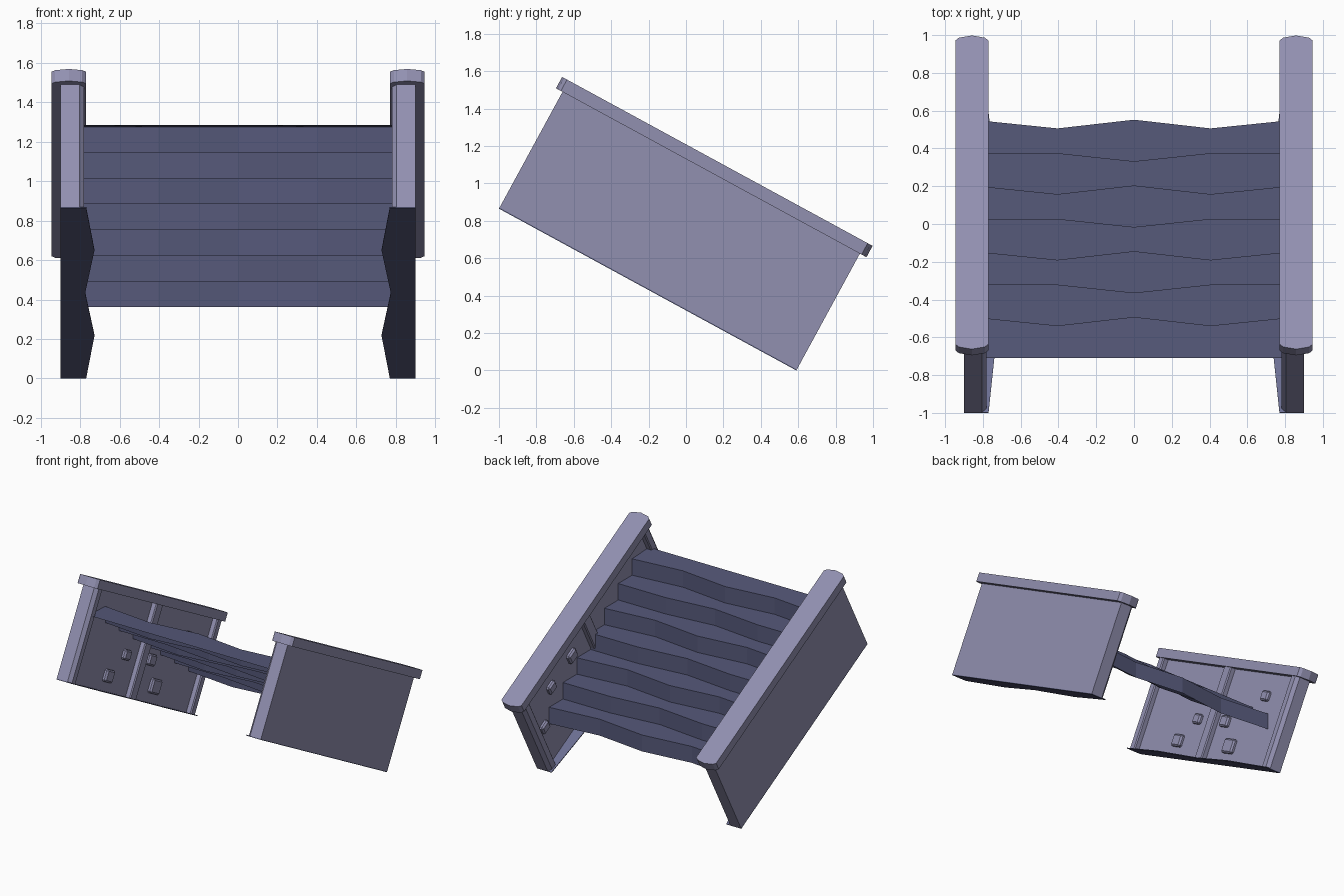
import bpy, bmesh, math
from mathutils import Matrix

if "Cube" in bpy.data.objects:
    bpy.data.objects.remove(bpy.data.objects["Cube"])

def material(name, rgb):
    m = bpy.data.materials.new(name)
    m.diffuse_color = (*rgb, 1)
    m.use_nodes = True
    m.node_tree.nodes["Principled BSDF"].inputs["Base Color"].default_value = m.diffuse_color
    return m

PALE = material("pale stone", (0.285, 0.278, 0.435))
DARK = material("dark stone", (0.093, 0.10, 0.195))
SLATE = material("slate blue stone", (0.15, 0.16, 0.29))

# Sloped frame of the side walls: x across, u down the slope, v square to it
ANG = math.atan2(0.865, 1.59)
C, S = math.cos(ANG), math.sin(ANG)
SLOPE = Matrix(((1, 0, 0, 0), (0, C, S, -1), (0, -S, C, 0.865), (0, 0, 0, 1)))
L, H = 1.81, 0.713

def finish(name, bm, mats, frame=None, recalc=True):
    if frame:
        bm.transform(frame)
    if recalc:
        bmesh.ops.recalc_face_normals(bm, faces=bm.faces)
    me = bpy.data.meshes.new(name)
    bm.to_mesh(me)
    bm.free()
    for m in mats:
        me.materials.append(m)
    ob = bpy.data.objects.new(name, me)
    bpy.context.collection.objects.link(ob)
    return ob

def prism(name, pts, lo, hi, mats, frame=None):
    """Flat outline extruded along the third axis; a second material colours the top."""
    bm = bmesh.new()
    a = [bm.verts.new((x, y, lo)) for x, y in pts]
    b = [bm.verts.new((x, y, hi)) for x, y in pts]
    bm.faces.new(a)
    bm.faces.new(b).material_index = len(mats) - 1
    for i in range(len(pts)):
        j = (i + 1) % len(pts)
        bm.faces.new((a[i], a[j], b[j], b[i]))
    return finish(name, bm, mats, frame)

FOOT = [0.77, 0.728, 0.775, 0.728, 0.77]
PANEL, PILLAR, OUT = 0.822, 0.78, 0.90

def wall(side, s):
    # Recessed slab
    prism(side + "_wall", [(s * OUT, 0), (s * PANEL, 0), (s * PANEL, L), (s * OUT, L)],
          0.006, H, [PALE], SLOPE)

    # Thin base plate with a wavy inner edge
    pts = [(s * OUT, 0)] + [(s * f, L * i / 4) for i, f in enumerate(FOOT)]
    prism(side + "_base_plate", pts + [(s * OUT, L)], 0, 0.006, [DARK, SLATE], SLOPE)

    # Pilasters at both ends and the middle, with chamfered corners
    for n, (u0, u1, c0, c1) in enumerate(((0.0, 0.08, 0.025, 0.008),
                                          (0.86, 0.95, 0.008, 0.008),
                                          (L - 0.08, L, 0.008, 0.025))):
        pts = [(s * (PILLAR + c0), u0), (s * PILLAR, u0 + c0),
               (s * PILLAR, u1 - c1), (s * (PILLAR + c1), u1),
               (s * 0.86, u1), (s * 0.86, u0)]
        prism(f"{side}_pilaster_{n + 1}", pts, 0.006, H, [PALE], SLOPE)

    # Cap rail with blunt rounded ends
    half = [(0.77, 0.03), (0.79, 0.013), (0.858, 0), (0.927, 0.013), (0.946, 0.03)]
    pts = [(s * x, -0.04 + d) for x, d in half]
    pts += [(s * x, L + 0.04 - d) for x, d in reversed(half)]
    prism(side + "_cap_rail", pts, H - 0.002, 0.78, [PALE], SLOPE)

    # Small raised stones on the inner face
    spots = [(0.70, 0.30, 0.09), (0.54, 0.12, 0.11), (1.05, 0.31, 0.10),
             (1.20, 0.13, 0.13), (1.45, 0.54, 0.09)]
    if s > 0:
        spots += [(1.15, 0.55, 0.10), (1.66, 0.33, 0.09)]
    for n, (u, v, w) in enumerate(spots):
        bm = bmesh.new()
        bmesh.ops.create_cube(bm, size=1)
        bmesh.ops.scale(bm, vec=(0.05, w, w * 0.85), verts=bm.verts)
        bmesh.ops.bevel(bm, geom=bm.edges[:], offset=0.012, segments=1,
                        affect='EDGES')
        bmesh.ops.translate(bm, vec=(s * (PANEL - 0.003), u, v), verts=bm.verts)
        finish(f"{side}_raised_stone_{n + 1}", bm, [PALE], SLOPE)

wall("left", -1)
wall("right", 1)

# Seven treads and risers as one thin folded sheet, with alternating wavy edges
RISE, RUN = 0.1307, 0.174
XS = [-0.825, -0.405, 0, 0.405, 0.825]
rows = [[(x, -0.71, 1.286) for x in XS]]
for i in range(7):
    edge = -0.495 + RUN * i
    wave = (0, -0.043, 0.003, -0.043, 0) if i % 2 == 0 else (0, 0, -0.043, 0, 0)
    for z in (1.276 - RISE * i, 1.276 - RISE * (i + 1)):
        rows.append([(x, edge + d, z) for x, d in zip(XS, wave)])
bm = bmesh.new()
grid = [[bm.verts.new(p) for p in row] for row in rows]
for a, b in zip(grid, grid[1:]):
    for k in range(4):
        bm.faces.new((a[k], a[k + 1], b[k + 1], b[k]))
finish("steps", bm, [DARK], recalc=False)
